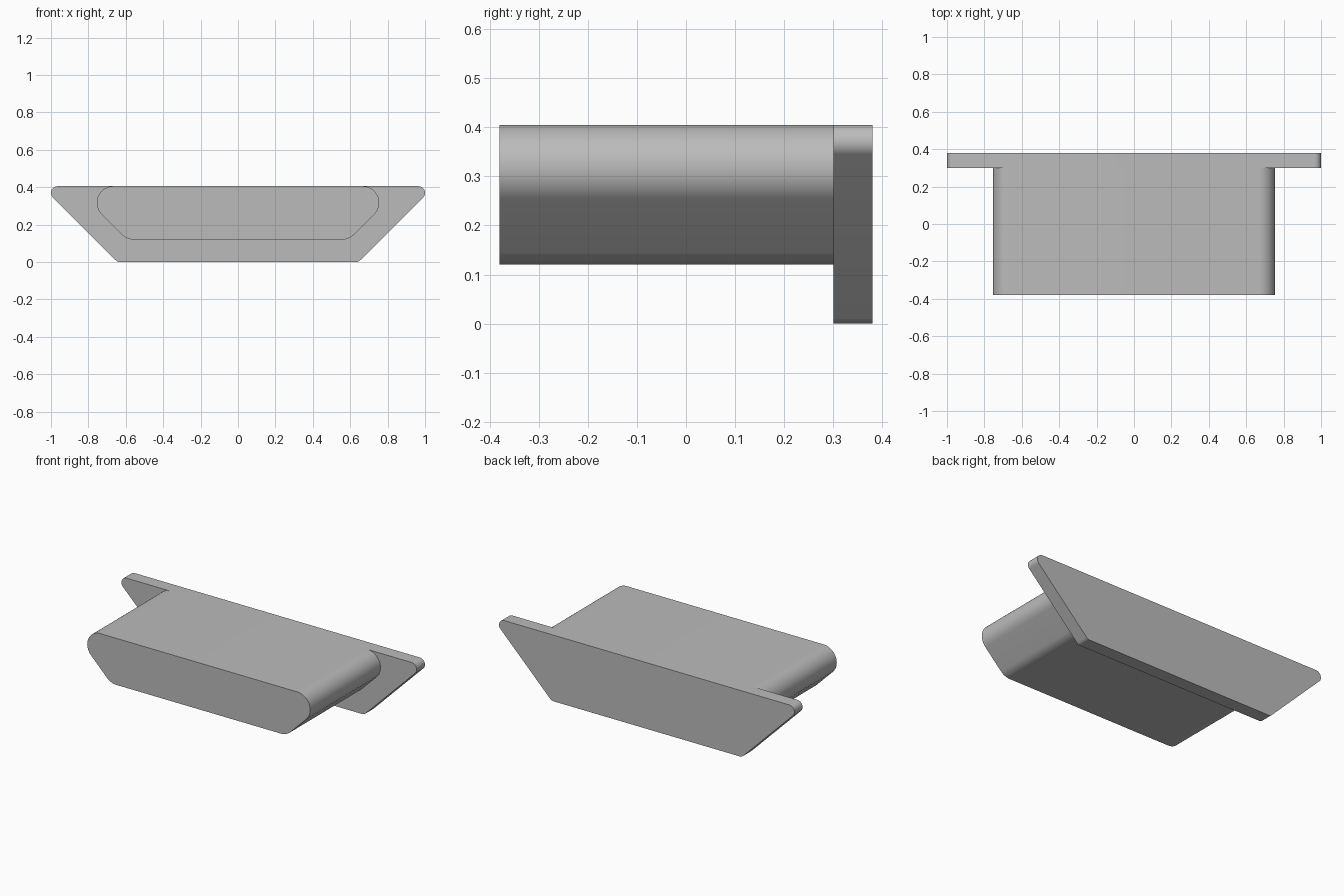
import bpy, bmesh
from math import cos, sin, tan, radians

cube = bpy.data.objects.get("Cube")
if cube:
    bpy.data.objects.remove(cube)

TOP = 0.405

grey = bpy.data.materials.new("plain grey")
grey.use_nodes = True
colour = (0.5, 0.5, 0.5, 1)
grey.diffuse_color = colour
grey.node_tree.nodes["Principled BSDF"].inputs["Base Color"].default_value = colour


def arc(cx, cz, r, start, end, steps):
    angles = [radians(start + (end - start) * i / steps) for i in range(steps + 1)]
    return [(cx + r * cos(a), cz + r * sin(a)) for a in angles]


def rounded_trapezoid(half_width, bottom, r):
    """Outline with sides sloping at 45 degrees and all corners rounded."""
    cx, cz = half_width - r, TOP - r
    # where the sloped side would meet the bottom line
    corner = cx + r / sin(radians(45)) - r - (cz - r - bottom) - r + r
    corner = cx + r * 2 ** 0.5 - (cz - bottom)
    foot = corner - r * tan(radians(22.5))
    right = arc(foot, bottom + r, r, -90, -45, 10) + arc(cx, cz, r, -45, 90, 28)
    return right + [(-x, z) for x, z in reversed(right)]


def prism(name, outline, front, back):
    bm = bmesh.new()
    face = bm.faces.new([bm.verts.new((x, front, z)) for x, z in outline])
    out = bmesh.ops.extrude_face_region(bm, geom=[face], use_keep_orig=True)
    moved = [v for v in out["geom"] if isinstance(v, bmesh.types.BMVert)]
    bmesh.ops.translate(bm, verts=moved, vec=(0, back - front, 0))
    bmesh.ops.recalc_face_normals(bm, faces=bm.faces)
    mesh = bpy.data.meshes.new(name)
    bm.to_mesh(mesh)
    bm.free()
    mesh.materials.append(grey)
    obj = bpy.data.objects.new(name, mesh)
    bpy.context.collection.objects.link(obj)
    bpy.ops.object.select_all(action="DESELECT")
    obj.select_set(True)
    bpy.context.view_layer.objects.active = obj
    bpy.ops.object.shade_smooth_by_angle(angle=radians(30))
    return obj


# Long plug body and the wider end plate, flush along the top
prism("plug_body", rounded_trapezoid(0.755, 0.12, 0.088), -0.38, 0.30)
prism("end_plate", rounded_trapezoid(1.0, 0.0, 0.035), 0.30, 0.38)
